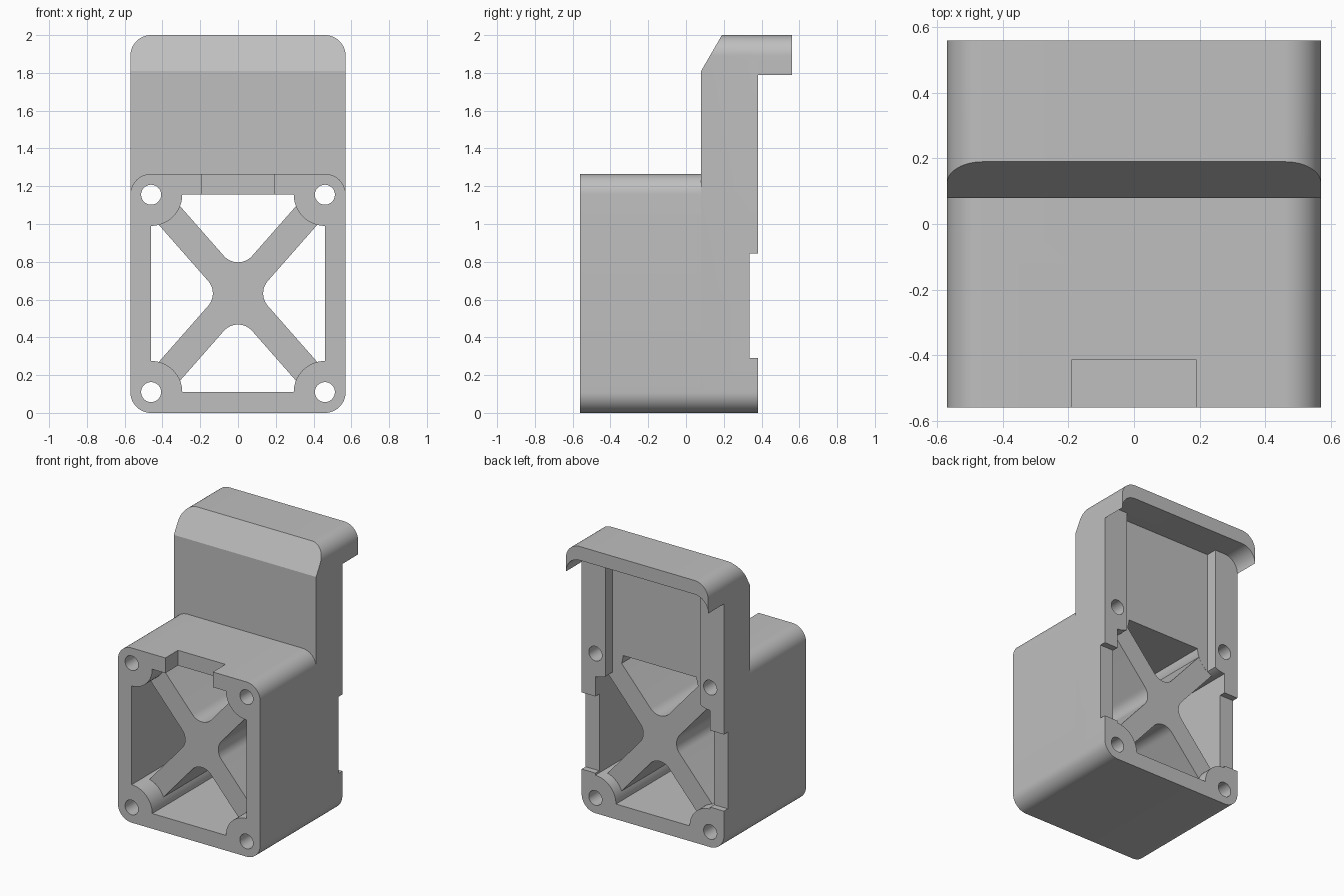
import bpy, bmesh
from math import cos, sin, pi, atan2, hypot, radians
from mathutils import Vector

cube = bpy.data.objects.get("Cube")
if cube:
    bpy.data.objects.remove(cube, do_unlink=True)

grey = bpy.data.materials.new("plain grey")
grey.use_nodes = True
COLOUR = (0.52, 0.52, 0.52, 1)
grey.diffuse_color = COLOUR
grey.node_tree.nodes["Principled BSDF"].inputs["Base Color"].default_value = COLOUR

HALF_W, ROUND = 0.57, 0.11
HOLE_X, HOLE_LOW, HOLE_TOP = 0.46, 0.11, 1.155
MID_Z = (HOLE_LOW + HOLE_TOP) / 2
BOX_TOP, BOX_FRONT, BACK = 1.265, -0.56, 0.38
TOWER_FRONT, TOP, LIP_BACK = 0.08, 2.0, 0.56
LIP_THICK = 0.1


def arc(cx, cz, r, start, end, steps=14):
    """Points on an arc, angles in radians."""
    return [(cx + r * cos(start + (end - start) * i / steps),
             cz + r * sin(start + (end - start) * i / steps)) for i in range(steps + 1)]


def prism(name, profile, lo, hi, axis="y"):
    """Extrude a closed outline along y (outline in x, z) or x (outline in y, z)."""
    bm = bmesh.new()
    place = (lambda a, b, t: (a, t, b)) if axis == "y" else (lambda a, b, t: (t, a, b))
    face = bm.faces.new([bm.verts.new(place(a, b, lo)) for a, b in profile])
    moved = bmesh.ops.extrude_face_region(bm, geom=[face])["geom"]
    shift = Vector(place(0, 0, hi - lo))
    bmesh.ops.translate(bm, vec=shift, verts=[v for v in moved if isinstance(v, bmesh.types.BMVert)])
    bmesh.ops.recalc_face_normals(bm, faces=bm.faces)
    mesh = bpy.data.meshes.new(name)
    bm.to_mesh(mesh)
    bm.free()
    mesh.materials.append(grey)
    ob = bpy.data.objects.new(name, mesh)
    bpy.context.collection.objects.link(ob)
    return ob


def rect(x, z0, z1):
    return [(-x, z0), (x, z0), (x, z1), (-x, z1)]


def rounded_rect(x, z0, z1, r):
    return (arc(x - r, z1 - r, r, 0, pi / 2) + arc(r - x, z1 - r, r, pi / 2, pi)
            + arc(r - x, z0 + r, r, pi, 1.5 * pi) + arc(x - r, z0 + r, r, 1.5 * pi, 2 * pi))


def activate(ob):
    bpy.ops.object.select_all(action="DESELECT")
    ob.select_set(True)
    bpy.context.view_layer.objects.active = ob


def cut(ob, cutters):
    activate(ob)
    for cutter in cutters:
        mod = ob.modifiers.new("cut", "BOOLEAN")
        mod.operation, mod.solver, mod.object = "DIFFERENCE", "EXACT", cutter
        bpy.ops.object.modifier_apply(modifier=mod.name)


# Main solids
housing = prism("front_housing", rounded_rect(HALF_W, 0, BOX_TOP, ROUND), BOX_FRONT, TOWER_FRONT)
tower = prism("back_tower", rounded_rect(HALF_W, 0, TOP, ROUND), TOWER_FRONT, BACK)

# Through cavity whose corners leave round screw bosses
BOSS = 0.165
cavity_outline = (arc(HOLE_X, HOLE_TOP, BOSS, 1.5 * pi, pi) + arc(-HOLE_X, HOLE_TOP, BOSS, 2 * pi, 1.5 * pi)
                  + arc(-HOLE_X, HOLE_LOW, BOSS, pi / 2, 0) + arc(HOLE_X, HOLE_LOW, BOSS, pi, pi / 2))
cavity = prism("cavity_cutter", cavity_outline, -1, 1)
holes = [prism("hole_cutter", arc(x, z, 0.053, 0, 2 * pi, 32)[:-1], -1, 1)
         for x in (-HOLE_X, HOLE_X) for z in (HOLE_LOW, HOLE_TOP)]

# Front cable notch, back pocket, side recess and sloped tower top
notch = prism("notch_cutter", rect(0.19, 1.0, 1.4), -1, -0.415)
pocket = prism("pocket_cutter", rect(0.38, 0.5, TOP - LIP_THICK), 0.30, 1)
recess = prism("recess_cutter", rect(1, 0.29, 0.845), 0.335, 1)
slope = prism("slope_cutter", [(TOWER_FRONT - 0.11, 1.62), (TOWER_FRONT + 0.22, 2.19),
                               (TOWER_FRONT - 0.11, 2.19)], -1, 1, "x")
cut(housing, [cavity, notch] + holes)
cut(tower, [slope, cavity, pocket, recess] + holes)
for cutter in [cavity, notch, pocket, recess, slope] + holes:
    bpy.data.objects.remove(cutter, do_unlink=True)

# Overhanging lip, tapering to points at its sides
crown = (arc(HALF_W - ROUND, TOP - ROUND, ROUND, 0, pi / 2)
         + arc(ROUND - HALF_W, TOP - ROUND, ROUND, pi / 2, pi))
lip = prism("back_lip", crown + [(x, z - LIP_THICK) for x, z in reversed(crown)], BACK, LIP_BACK)

# Cross brace with filleted crotches
ARM, FILLET, REACH = 0.075, 0.1, 0.56
lean = atan2(MID_Z - HOLE_LOW, HOLE_X)
arms = [lean, pi - lean, pi + lean, 2 * pi - lean]
outline = []
for i, angle in enumerate(arms):
    for side in (-1, 1):
        outline.append((REACH * cos(angle) - side * ARM * sin(angle),
                        MID_Z + REACH * sin(angle) + side * ARM * cos(angle)))
    following = arms[(i + 1) % 4] + (2 * pi if i == 3 else 0)
    middle, spread = (angle + following) / 2, (following - angle) / 2
    far = (ARM + FILLET) / sin(spread)
    outline += arc(far * cos(middle), MID_Z + far * sin(middle), FILLET,
                   angle - pi / 2 + 2 * pi, following + pi / 2, 12)
brace = prism("cross_brace", outline, -0.415, 0.299)

for ob in (housing, tower, lip, brace):
    activate(ob)
    bpy.ops.object.shade_smooth_by_angle(angle=radians(30))
